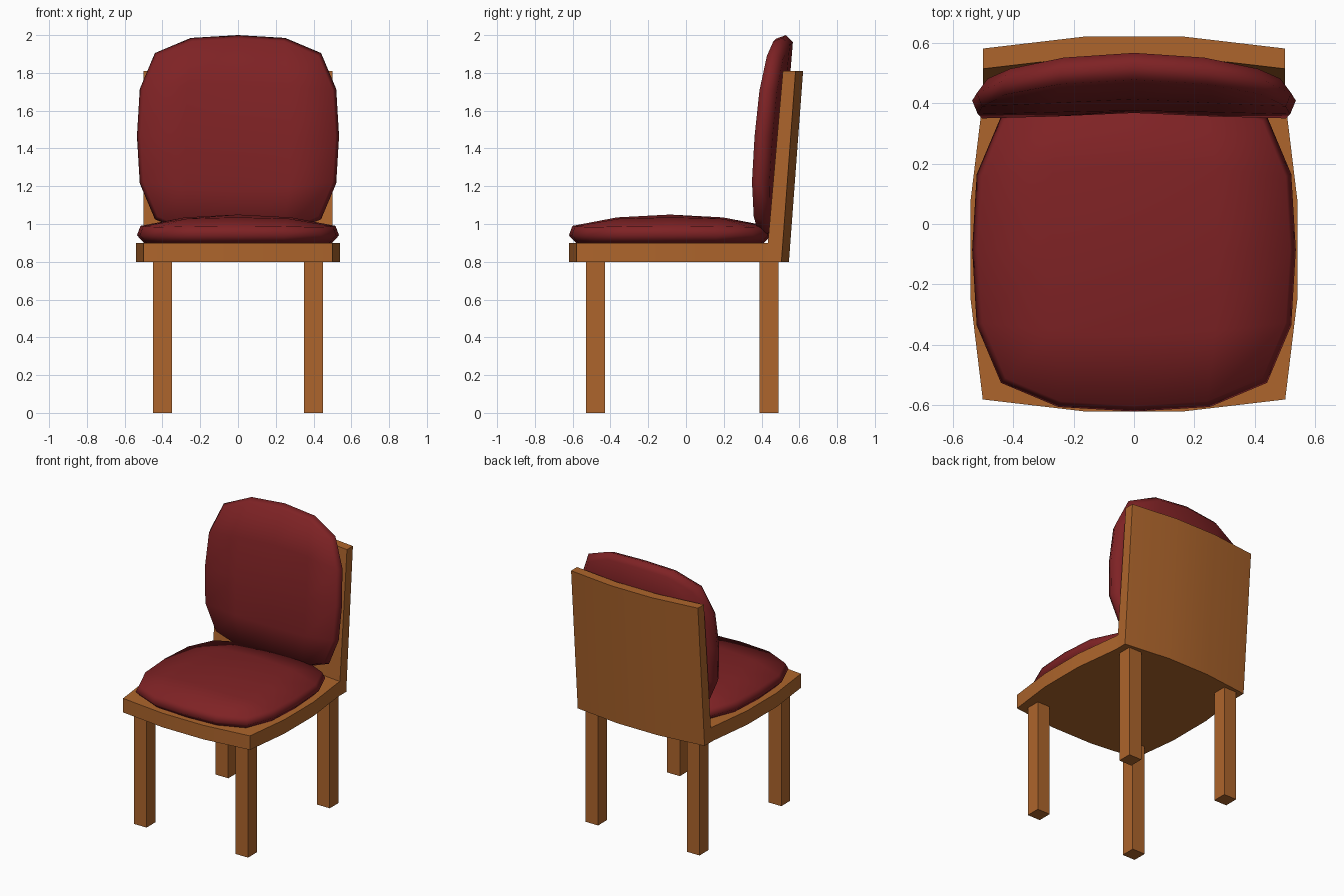
import bpy, bmesh

if "Cube" in bpy.data.objects:
    bpy.data.objects.remove(bpy.data.objects["Cube"])


def material(name, rgb):
    m = bpy.data.materials.new(name)
    m.diffuse_color = (*rgb, 1)
    m.use_nodes = True
    m.node_tree.nodes["Principled BSDF"].inputs["Base Color"].default_value = m.diffuse_color
    return m


wood = material("wood", (0.42, 0.13, 0.025))
fabric = material("red_fabric", (0.21, 0.016, 0.018))


def finish(name, bm, mat, angle):
    bmesh.ops.recalc_face_normals(bm, faces=bm.faces)
    me = bpy.data.meshes.new(name)
    bm.to_mesh(me)
    bm.free()
    me.materials.append(mat)
    ob = bpy.data.objects.new(name, me)
    bpy.context.collection.objects.link(ob)
    bpy.ops.object.select_all(action='DESELECT')
    ob.select_set(True)
    bpy.context.view_layer.objects.active = ob
    bpy.ops.object.shade_smooth_by_angle(angle=angle)
    return ob


def prism(name, low, z0, high, z1):
    """Solid between two outlines with the same number of points."""
    bm = bmesh.new()
    a = [bm.verts.new((x, y, z0)) for x, y in low]
    b = [bm.verts.new((x, y, z1)) for x, y in high]
    bm.faces.new(a)
    bm.faces.new(b)
    for i in range(len(a)):
        j = (i + 1) % len(a)
        bm.faces.new((a[i], a[j], b[j], b[i]))
    return finish(name, bm, wood, 0.52)


def bow(y, depth):
    """Four points across the chair, bulging in y at the middle."""
    return [(-0.5, y), (-0.16, y + depth), (0.16, y + depth), (0.5, y)]


# Seat board with bowed edges
side = [(0.54, -0.25), (0.54, 0.08), (0.5, 0.41)]
outline = (bow(-0.58, -0.04) + side + bow(0.45, 0.04)[::-1]
           + [(-x, y) for x, y in side[::-1]])
prism("seat_board", outline, 0.8, outline, 0.9)

# Leaning, curved back panel
prism("back_panel", bow(0.425, 0.04) + bow(0.505, 0.04)[::-1], 0.8,
      bow(0.513, 0.04) + bow(0.58, 0.04)[::-1], 1.81)

# Legs
for label, y in (("front", -0.48), ("back", 0.44)):
    for sname, x in (("left", -0.4), ("right", 0.4)):
        sq = [(x + sx * 0.05, y + sy * 0.05)
              for sx, sy in ((-1, -1), (1, -1), (1, 1), (-1, 1))]
        prism(f"{label}_{sname}_leg", sq, 0, sq, 0.8)

# Cushions: a rounded 4 x 4 pillow, placed by a mapping function
SPREAD = [[0, 0, 0], [0.28, 0.27, 0.25], [0.535, 0.52, 0.44]]
DOME = [[0.15, 0.135, 0.09], [0.135, 0.128, 0.088], [0.09, 0.088, 0.083]]


def cushion(name, place):
    bm = bmesh.new()
    v = {}
    R = range(-2, 3)
    for k in range(3):
        for i in R:
            for j in R:
                a, b = abs(i), abs(j)
                rim = max(a, b) == 2
                if k == 1 and not rim:
                    continue
                s = (0.93, 1.0, 0.965)[k] if rim else 1
                x = SPREAD[a][b] * s * (1 if i > 0 else -1)
                y = SPREAD[b][a] * s * (1 if j > 0 else -1)
                h = (0.0, 0.04, DOME[a][b])[k]
                v[i, j, k] = bm.verts.new(place(x, y, h))
    for k in (0, 2):
        for i in range(-2, 2):
            for j in range(-2, 2):
                bm.faces.new((v[i, j, k], v[i + 1, j, k],
                              v[i + 1, j + 1, k], v[i, j + 1, k]))
    ring = ([(i, -2) for i in range(-2, 2)] + [(2, j) for j in range(-2, 2)]
            + [(i, 2) for i in range(2, -2, -1)]
            + [(-2, j) for j in range(2, -2, -1)])
    for p, q in zip(ring, ring[1:] + ring[:1]):
        for k in (0, 1):
            bm.faces.new((v[(*p, k)], v[(*q, k)],
                          v[(*q, k + 1)], v[(*p, k + 1)]))
    return finish(name, bm, fabric, 3.14)


cushion("seat_cushion", lambda x, y, h: (x, y - 0.085, 0.9 + h))
# Back cushion leans with the panel and wraps forward at the sides
cushion("back_cushion", lambda x, y, h:
        (x, 0.525 + 0.082 * y - 0.27 * x * x - h, 1.465 + y))
